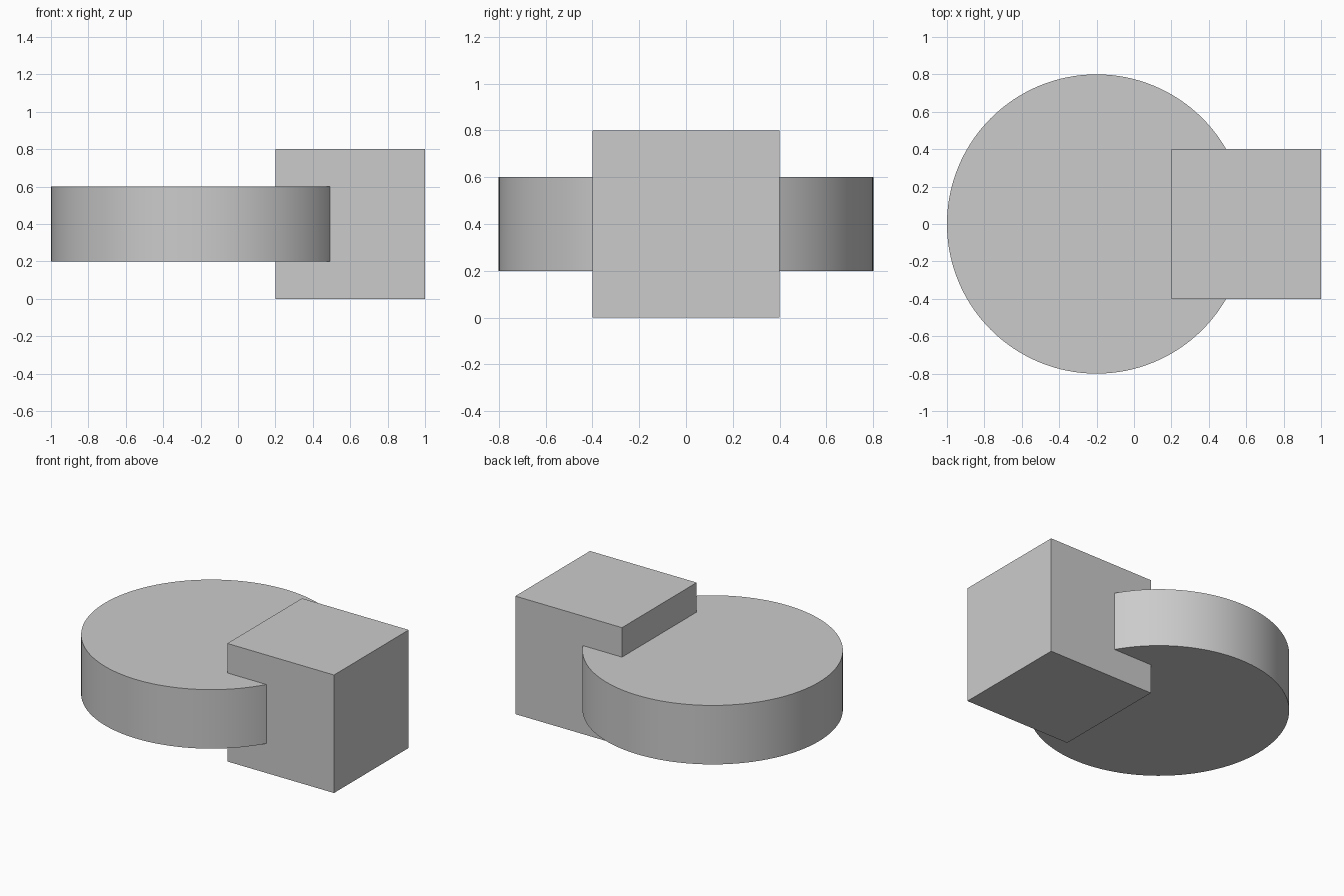
import bpy
import math

default = bpy.data.objects.get("Cube")
if default:
    bpy.data.objects.remove(default, do_unlink=True)

# Single grey material
grey = bpy.data.materials.new("light_grey")
grey.use_nodes = True
colour = (0.6, 0.6, 0.6, 1)
grey.diffuse_color = colour
grey.node_tree.nodes["Principled BSDF"].inputs["Base Color"].default_value = colour

# Square block
bpy.ops.mesh.primitive_cube_add(size=0.8, location=(0.6, 0, 0.4))
block = bpy.context.object
block.name = "block"
block.data.materials.append(grey)

# Round disc, half sunk into the block
bpy.ops.mesh.primitive_cylinder_add(vertices=128, radius=0.8, depth=0.4,
                                    location=(-0.2, 0, 0.4))
disc = bpy.context.object
disc.name = "disc_with_block"
disc.data.materials.append(grey)

# Fuse both into one solid
union = disc.modifiers.new("join_block", 'BOOLEAN')
union.operation = 'UNION'
union.solver = 'EXACT'
union.object = block
bpy.ops.object.modifier_apply(modifier=union.name)
bpy.data.objects.remove(block, do_unlink=True)

# Smooth rim, sharp edges everywhere else
bpy.ops.object.shade_smooth_by_angle(angle=math.radians(20))
